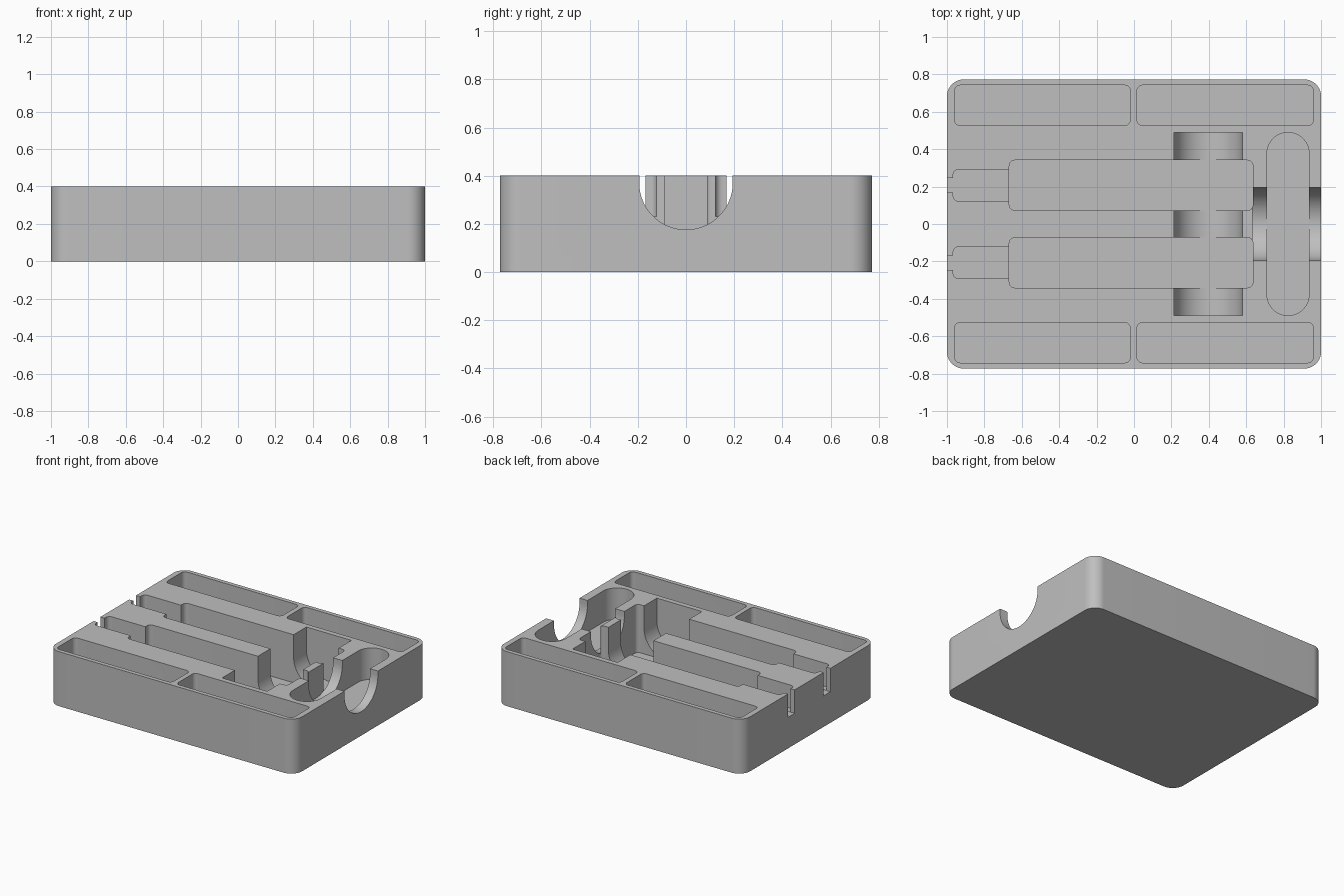
import bpy, bmesh, math

if "Cube" in bpy.data.objects:
    bpy.data.objects.remove(bpy.data.objects["Cube"])

TOP = 0.40
FLOOR = 0.05

grey = bpy.data.materials.new("light grey")
grey.diffuse_color = (0.52, 0.52, 0.52, 1)
grey.use_nodes = True
grey.node_tree.nodes["Principled BSDF"].inputs["Base Color"].default_value = grey.diffuse_color


def prism(name, base, offset):
    """Solid made by sweeping a flat outline along an offset."""
    bm = bmesh.new()
    face = bm.faces.new([bm.verts.new(p) for p in base])
    swept = bmesh.ops.extrude_face_region(bm, geom=[face])["geom"]
    bmesh.ops.translate(bm, vec=offset, verts=[v for v in swept if isinstance(v, bmesh.types.BMVert)])
    bmesh.ops.recalc_face_normals(bm, faces=bm.faces)
    mesh = bpy.data.meshes.new(name)
    bm.to_mesh(mesh)
    bm.free()
    mesh.materials.append(grey)
    obj = bpy.data.objects.new(name, mesh)
    bpy.context.collection.objects.link(obj)
    return obj


def rounded_box(name, x0, x1, y0, y1, z0, z1, r, steps=10):
    corners = [(x1 - r, y1 - r), (x0 + r, y1 - r), (x0 + r, y0 + r), (x1 - r, y0 + r)]
    outline = []
    for q, (cx, cy) in enumerate(corners):
        for i in range(steps + 1):
            a = (q + i / steps) * math.pi / 2
            outline.append((cx + r * math.cos(a), cy + r * math.sin(a), z0))
    return prism(name, outline, (0, 0, z1 - z0))


def u_profile(centre, r, zc, steps=40):
    """Round-bottomed slot section, open above the tray top."""
    arc = [math.pi * (1 + i / steps) for i in range(steps + 1)]
    pts = [(centre + r * math.cos(a), zc + r * math.sin(a)) for a in arc]
    return [(centre - r, 0.6)] + pts + [(centre + r, 0.6)]


# Tray body
tray = rounded_box("tray", -1, 1, -0.773, 0.773, 0, TOP, 0.09, 16)

cutters = []
for s in (-1, 1):
    def pocket(name, x0, x1, ya, yb, z, r):
        y0, y1 = sorted((s * ya, s * yb))
        cutters.append(rounded_box(name, x0, x1, y0, y1, z, 0.6, r))

    # Long tool pocket, its narrow end and the slot through the side wall
    pocket("long_pocket", -0.667, 0.636, 0.073, 0.341, FLOOR - 0.003, 0.03)
    pocket("narrow_pocket", -0.967, -0.60, 0.122, 0.292, 0.23, 0.03)
    pocket("end_slot", -1.1, -0.93, 0.168, 0.246, 0.228, 0.002)
    # Pair of shallow side compartments
    pocket("left_compartment", -0.959, -0.02, 0.527, 0.742, FLOOR, 0.03)
    pocket("right_compartment", 0.016, 0.959, 0.527, 0.742, FLOOR, 0.03)

# Finger groove across both long pockets
cutters.append(prism("finger_groove",
                     [(x, -0.489, z) for x, z in u_profile(0.396, 0.183, FLOOR + 0.183)],
                     (0, 0.978, 0)))
# Round-ended pocket
cutters.append(rounded_box("oval_pocket", 0.711, 0.936, -0.489, 0.489, 0.17, 0.6, 0.112, 20))
# Rounded notch through the right wall
cutters.append(prism("wall_notch",
                     [(0.633, y, z) for y, z in u_profile(0, 0.194, 0.37)],
                     (0.5, 0, 0)))

# Carve the tray
bpy.context.view_layer.objects.active = tray
tray.select_set(True)
for c in cutters:
    c.hide_render = True
    mod = tray.modifiers.new(c.name, "BOOLEAN")
    mod.operation = "DIFFERENCE"
    mod.solver = "EXACT"
    mod.object = c
    bpy.ops.object.modifier_apply(modifier=mod.name)
for c in cutters:
    bpy.data.objects.remove(c)

bpy.ops.object.shade_smooth_by_angle(angle=math.radians(30))
